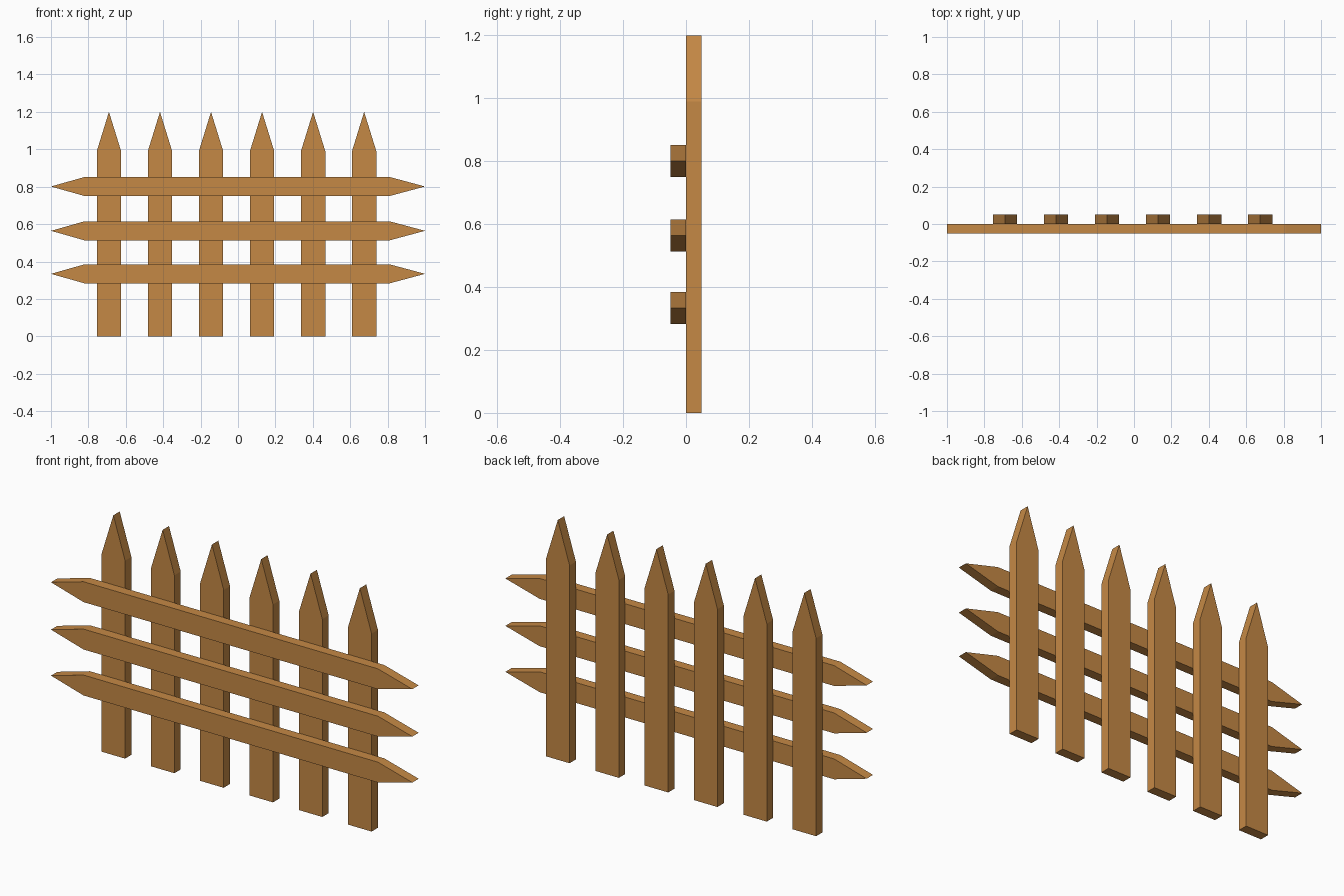
import bpy, bmesh

if "Cube" in bpy.data.objects:
    bpy.data.objects.remove(bpy.data.objects["Cube"])

wood = bpy.data.materials.new("warm_wood")
wood.diffuse_color = (0.56, 0.25, 0.06, 1)
wood.use_nodes = True
wood.node_tree.nodes["Principled BSDF"].inputs["Base Color"].default_value = wood.diffuse_color


def plank(name, outline, y0, y1):
    """Extrude an x-z outline from y0 to y1."""
    bm = bmesh.new()
    face = bm.faces.new([bm.verts.new((x, y0, z)) for x, z in outline])
    ext = bmesh.ops.extrude_face_region(bm, geom=[face])
    verts = [v for v in ext["geom"] if isinstance(v, bmesh.types.BMVert)]
    bmesh.ops.translate(bm, verts=verts, vec=(0, y1 - y0, 0))
    bmesh.ops.recalc_face_normals(bm, faces=bm.faces)
    mesh = bpy.data.meshes.new(name)
    bm.to_mesh(mesh)
    bm.free()
    mesh.materials.append(wood)
    bpy.context.collection.objects.link(bpy.data.objects.new(name, mesh))


# Upright pickets with pointed tops
for i in range(6):
    x = -0.69 + i * 0.2729
    w = 0.065
    plank(f"picket_{i + 1}",
          [(x - w, 0), (x + w, 0), (x + w, 0.99), (x, 1.2), (x - w, 0.99)],
          0, 0.05)

# Horizontal rails pointed at both ends
for i, z in enumerate((0.334, 0.564, 0.801)):
    h = 0.051
    plank(f"rail_{i + 1}",
          [(-1, z), (-0.82, z - h), (0.81, z - h), (1, z), (0.81, z + h), (-0.82, z + h)],
          -0.05, 0)
